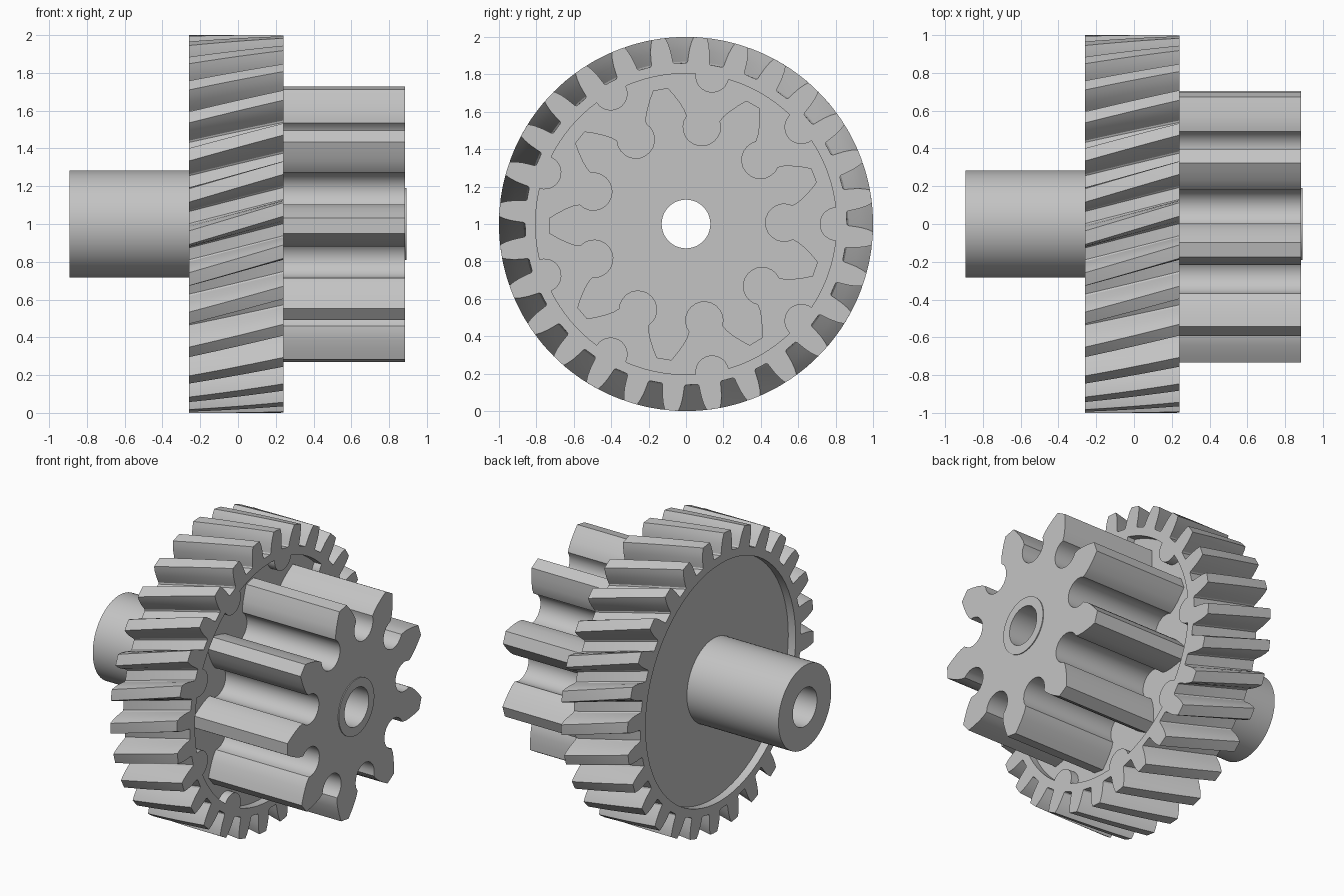
import bpy
import bmesh
from math import cos, sin, pi, radians, asin, tau

if "Cube" in bpy.data.objects:
    bpy.data.objects.remove(bpy.data.objects["Cube"], do_unlink=True)

steel = bpy.data.materials.new("light_grey_steel")
steel.use_nodes = True
GREY = (0.55, 0.55, 0.55, 1)
steel.diffuse_color = GREY
steel.node_tree.nodes["Principled BSDF"].inputs["Base Color"].default_value = GREY

BORE = 0.13
RIM_BACK, RIM_FRONT = -0.26, 0.24
WEB_BACK, WEB_FRONT = -0.205, 0.185


# Profiles are lists of (y, z) around the shaft axis
def polar(r, a):
    return (r * cos(a), r * sin(a))


def circle(r, n=72):
    return [polar(r, tau * i / n) for i in range(n)]


def rotate(p, a):
    return (p[0] * cos(a) - p[1] * sin(a), p[0] * sin(a) + p[1] * cos(a))


def inward_arc(dist, r, a, start, steps=14):
    """Arc bulging towards the axis, around a centre at distance dist and angle a."""
    pts = []
    for i in range(steps + 1):
        t = -start - (tau - 2 * start) * i / steps
        pts.append(rotate((dist + r * cos(t), r * sin(t)), a))
    return pts


def wheel_profile(teeth=28, first_gap=radians(2)):
    flank = [(0.86, 0.075), (0.868, 0.067), (0.89, 0.064),
             (0.93, 0.058), (0.97, 0.048), (1.0, 0.036)]
    pts = []
    for k in range(teeth):
        a = first_gap + tau * (k + 0.5) / teeth
        pts += [polar(r, a - h) for r, h in flank]
        pts.append(polar(1.0, a))
        pts += [polar(r, a + h) for r, h in reversed(flank)]
    return pts


def pinion_profile(teeth=9, turn=0.013):
    flank = [(0.60, 0.106), (0.64, 0.091), (0.69, 0.066), (0.733, 0.04)]
    pts = []
    for k in range(teeth):
        a = pi + turn + tau * k / teeth
        pts += [rotate((r, -h), a) for r, h in flank]
        pts += [rotate((r, h), a) for r, h in reversed(flank)]
        pts += inward_arc(0.525, 0.1, a + pi / teeth, radians(63))
    return pts


def scalloped_profile(count=9, ring=0.805, r=0.09):
    half = 2 * asin(r / 2 / ring)
    pts = []
    for k in range(count):
        a = tau * k / count
        pts += inward_arc(ring, r, a, pi / 2 + half / 2)
        span = tau / count - 2 * half
        pts += [polar(ring, a + half + span * i / 8) for i in range(1, 8)]
    return pts


def turned_body(name, sections):
    """Join a closed chain of (x, profile): walls along x, flat caps at equal x."""
    bm = bmesh.new()
    loops = []
    for x, profile in sections:
        verts = [bm.verts.new((x, y, z + 1)) for y, z in profile]
        edges = [bm.edges.new((v, verts[i - 1])) for i, v in enumerate(verts)]
        loops.append((x, verts, edges))
    for i, (x, verts, edges) in enumerate(loops):
        px, pverts, pedges = loops[i - 1]
        if abs(x - px) < 1e-6:
            bmesh.ops.triangle_fill(bm, edges=edges + pedges, use_beauty=True,
                                    normal=(1, 0, 0))
        else:
            for j in range(len(verts)):
                bm.faces.new((verts[j - 1], verts[j], pverts[j], pverts[j - 1]))
    bmesh.ops.recalc_face_normals(bm, faces=bm.faces[:])
    mesh = bpy.data.meshes.new(name)
    bm.to_mesh(mesh)
    bm.free()
    mesh.materials.append(steel)
    obj = bpy.data.objects.new(name, mesh)
    bpy.context.collection.objects.link(obj)
    bpy.ops.object.select_all(action='DESELECT')
    obj.select_set(True)
    bpy.context.view_layer.objects.active = obj
    bpy.ops.object.shade_smooth_by_angle(angle=radians(28))


# Helical wheel: twisted teeth, scalloped front recess, round back recess
TWIST, STEPS = 0.15, 6
outer = wheel_profile()
helix = []
for s in range(STEPS + 1):
    t = s / STEPS
    x = RIM_BACK + (RIM_FRONT - RIM_BACK) * t
    helix.append((x, [rotate(p, TWIST * (1 - t)) for p in outer]))
scallops = scalloped_profile()
turned_body("helical_wheel", helix + [
    (RIM_FRONT, scallops), (WEB_FRONT, scallops),
    (WEB_FRONT, circle(BORE)), (WEB_BACK, circle(BORE)),
    (WEB_BACK, circle(0.805)), (RIM_BACK, circle(0.805))])

# Straight pinion with a thin raised collar around the bore
pinion = pinion_profile()
turned_body("pinion", [
    (WEB_FRONT - 0.01, pinion), (0.885, pinion),
    (0.885, circle(0.19)), (0.891, circle(0.19)),
    (0.891, circle(BORE)), (WEB_FRONT - 0.01, circle(BORE))])

# Hub sleeve behind the wheel
turned_body("hub_sleeve", [
    (WEB_BACK + 0.01, circle(0.283)), (-0.893, circle(0.283)),
    (-0.893, circle(BORE)), (WEB_BACK + 0.01, circle(BORE))])
